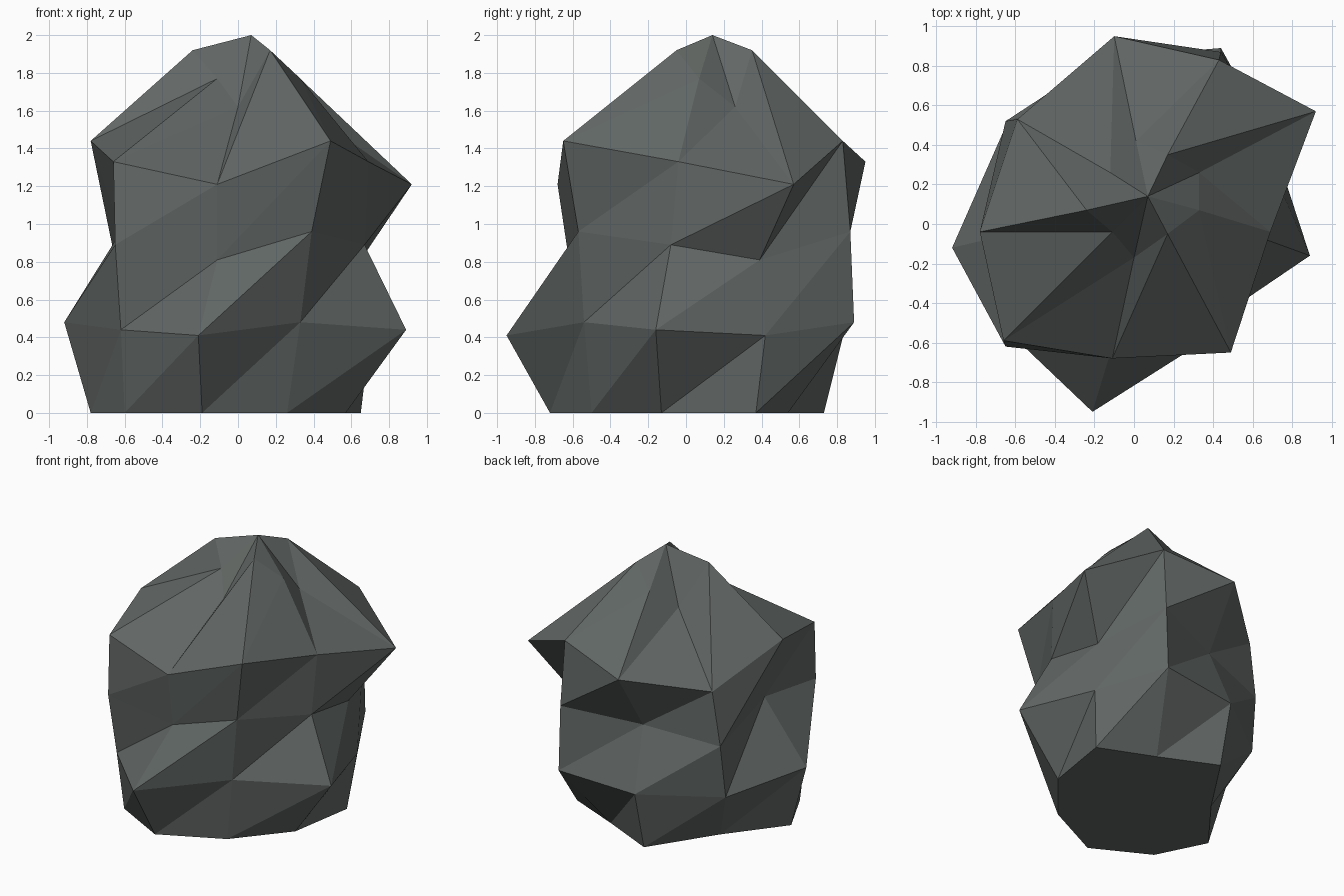
import bpy, bmesh

if "Cube" in bpy.data.objects:
    bpy.data.objects.remove(bpy.data.objects["Cube"])

# Each ring of the boulder: nine outline points, and three heights that repeat around it
RINGS = [
    ((0.00, 0.00, 0.00), [(.65, .37), (.25, .54), (-.16, .73), (-.47, .26), (-.78, -.14),
                          (-.60, -.50), (-.19, -.72), (.26, -.50), (.57, -.13)]),
    ((0.41, 0.48, 0.44), [(.70, .42), (.44, .89), (-.16, .84), (-.66, .47), (-.92, -.12),
                          (-.62, -.56), (-.21, -.95), (.33, -.54), (.89, -.16)]),
    ((0.81, 0.96, 0.89), [(.65, .39), (.44, .87), (-.11, .67), (-.65, .52), (-.62, -.05),
                          (-.65, -.62), (-.11, -.62), (.39, -.57), (.67, -.08)]),
    ((1.21, 1.44, 1.33), [(.92, .57), (.43, .83), (-.10, .95), (-.59, .53), (-.78, -.04),
                          (-.66, -.59), (-.11, -.68), (.49, -.65), (.69, -.04)]),
    ((1.62, 1.92, 1.77), [(.33, .26), (.17, .35), (.01, .42), (-.12, .26), (-.24, .07),
                          (-.11, -.04), (.00, -.17), (.17, -.05), (.33, .07)]),
]
PEAK = (.07, .14, 2.0)
N = 9

stone = bpy.data.materials.new("dark_stone")
stone.diffuse_color = (0.12, 0.136, 0.129, 1)
stone.use_nodes = True
stone.node_tree.nodes["Principled BSDF"].inputs["Base Color"].default_value = stone.diffuse_color

bm = bmesh.new()
rings = [[bm.verts.new((x, y, heights[k % 3])) for k, (x, y) in enumerate(outline)]
         for heights, outline in RINGS]
peak = bm.verts.new(PEAK)

# Faceted sides: two triangles per cell, all split along the same diagonal
for low, high in zip(rings, rings[1:]):
    for k in range(N):
        n = (k + 1) % N
        bm.faces.new((low[k], low[n], high[n]))
        bm.faces.new((low[k], high[n], high[k]))

# Pointed crown and flat base
for k in range(N):
    bm.faces.new((rings[-1][k], rings[-1][(k + 1) % N], peak))
bm.faces.new(rings[0][::-1])

mesh = bpy.data.meshes.new("boulder")
bm.to_mesh(mesh)
bm.free()
mesh.materials.append(stone)
bpy.context.collection.objects.link(bpy.data.objects.new("boulder", mesh))
